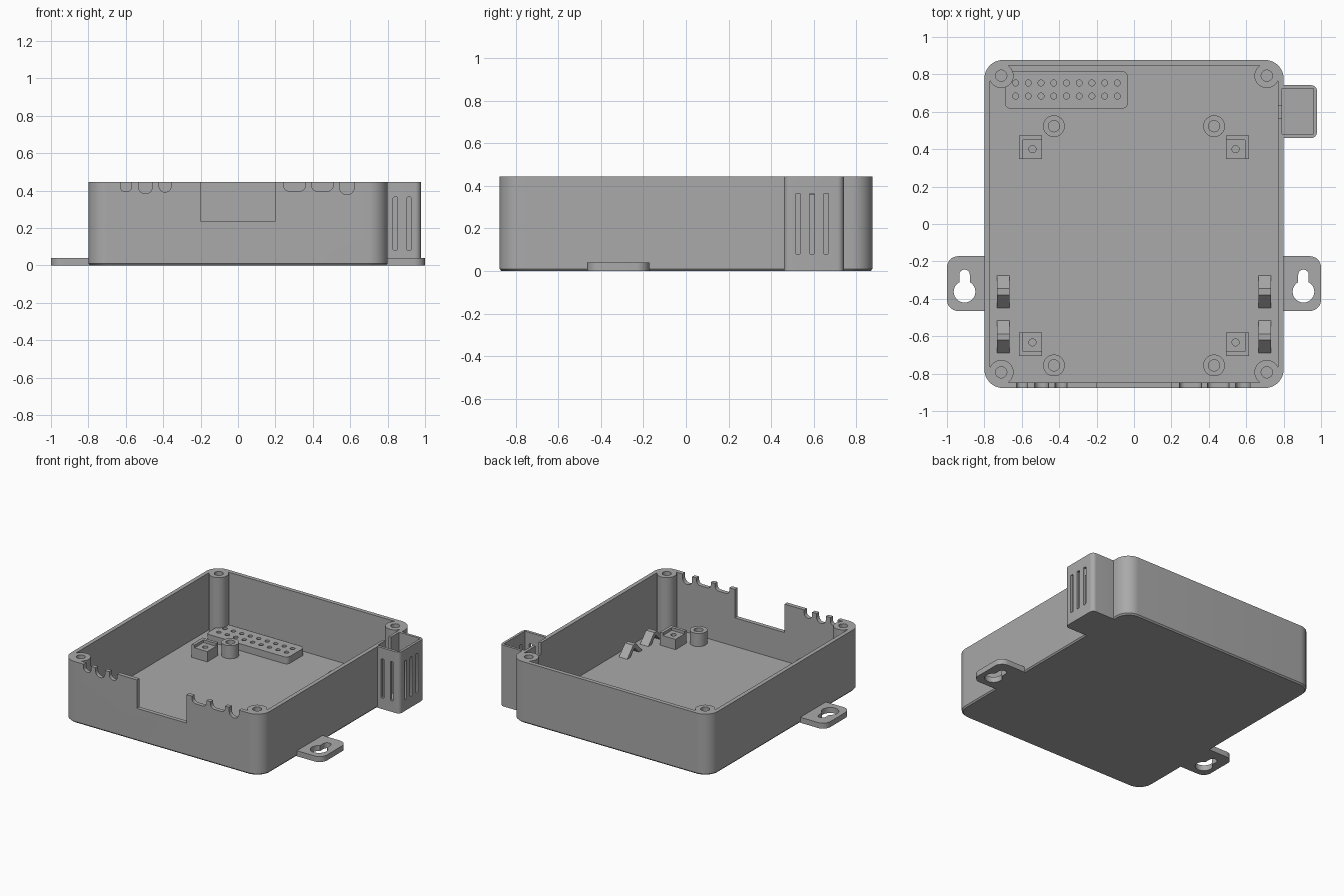
import bpy, bmesh
from math import pi, cos, sin, radians
from mathutils import Matrix

cube = bpy.data.objects.get("Cube")
if cube:
    bpy.data.objects.remove(cube, do_unlink=True)

grey = bpy.data.materials.new("matte grey plastic")
grey.use_nodes = True
COLOUR = (0.4, 0.4, 0.4, 1)
grey.diffuse_color = COLOUR
grey.node_tree.nodes["Principled BSDF"].inputs["Base Color"].default_value = COLOUR

TOP, FLOOR, WALL = 0.445, 0.03, 0.03
HX, HY = 0.8, 0.877
SIDES = (-1, 1)
ALONG_Y = Matrix.Rotation(pi / 2, 4, 'X')                 # outline in x,z
ALONG_X = Matrix(((0, 0, 1, 0), (1, 0, 0, 0), (0, 1, 0, 0), (0, 0, 0, 1)))  # outline in y,z


def arc(cx, cy, r, a0, a1, n):
    return [(cx + r * cos(radians(a0 + (a1 - a0) * i / n)),
             cy + r * sin(radians(a0 + (a1 - a0) * i / n))) for i in range(n + 1)]


def circle(cx, cy, r, n=32):
    return arc(cx, cy, r, 0, 360, n)[:-1]


def rect(x0, x1, y0, y1, r=0.0, n=8):
    if not r:
        return [(x0, y0), (x1, y0), (x1, y1), (x0, y1)]
    return (arc(x1 - r, y1 - r, r, 0, 90, n) + arc(x0 + r, y1 - r, r, 90, 180, n)
            + arc(x0 + r, y0 + r, r, 180, 270, n) + arc(x1 - r, y0 + r, r, 270, 360, n))


def prism(name, outline, z0, z1, matrix=None, chamfer=0.0):
    """Extrude an outline from z0 to z1, with an optional tapered foot."""
    bm = bmesh.new()
    rings = [(z0, 1.0), (z1, 1.0)]
    if chamfer:
        rings = [(z0, 1 - chamfer), (z0 + chamfer, 1.0), (z1, 1.0)]
    loops = [[bm.verts.new((x * s, y * s, z)) for x, y in outline] for z, s in rings]
    count = len(outline)
    for low, high in zip(loops, loops[1:]):
        for i in range(count):
            j = (i + 1) % count
            bm.faces.new((low[i], low[j], high[j], high[i]))
    bm.faces.new(loops[0][::-1])
    bm.faces.new(loops[-1])
    if matrix:
        bm.transform(matrix)
    bmesh.ops.recalc_face_normals(bm, faces=bm.faces)
    mesh = bpy.data.meshes.new(name)
    bm.to_mesh(mesh)
    bm.free()
    mesh.materials.append(grey)
    obj = bpy.data.objects.new(name, mesh)
    bpy.context.collection.objects.link(obj)
    return obj


def combine(target, tool, operation='DIFFERENCE'):
    mod = target.modifiers.new("combine", 'BOOLEAN')
    mod.operation, mod.solver, mod.object = operation, 'EXACT', tool
    bpy.context.view_layer.objects.active = target
    bpy.ops.object.modifier_apply(modifier=mod.name)
    bpy.data.objects.remove(tool, do_unlink=True)


def cut(target, outline, z0, z1, matrix=None):
    combine(target, prism("cutter", outline, z0, z1, matrix))


def add(target, outline, z0, z1):
    combine(target, prism("addition", outline, z0, z1), 'UNION')


# Outer case with side housing, then hollowed
case = prism("case", rect(-HX, HX, -HY, HY, 0.1, 12), 0, TOP, chamfer=0.01)
add(case, rect(0.7, 0.978, 0.46, 0.742, 0.03), 0, TOP)
cut(case, rect(-HX + WALL, HX - WALL, -HY + WALL, HY - WALL, 0.07), FLOOR, 1)

# Screw columns in the corners
for sx in SIDES:
    for sy in SIDES:
        add(case, circle(sx * 0.71, sy * 0.793, 0.066), FLOOR / 2, TOP)
        cut(case, circle(sx * 0.71, sy * 0.793, 0.03), 0.12, 1)

# Side housing pocket, cable notch and vent slots
cut(case, rect(0.79, 0.96, 0.48, 0.724), FLOOR, 1)
cut(case, rect(0.74, 0.85, 0.567, 0.63), 0.36, 1)
for y in (0.527, 0.593, 0.659):
    cut(case, rect(y - 0.012, y + 0.012, 0.08, 0.365, 0.006, 3), 0.94, 1.1, ALONG_X)
for x in (0.841, 0.915):
    cut(case, rect(x - 0.011, x + 0.011, 0.08, 0.365, 0.006, 3), -0.5, -0.44, ALONG_Y)

# Front opening and the small port notches: centre, half width, bottom, radius
ports = [(0, 0.2, 0.238, 0), (-0.599, 0.029, 0.395, 0.022), (-0.495, 0.037, 0.383, 0.036),
         (-0.39, 0.032, 0.392, 0.031), (0.302, 0.058, 0.397, 0.03),
         (0.451, 0.058, 0.397, 0.03), (0.582, 0.039, 0.378, 0.038)]
for x, half, bottom, r in ports:
    cut(case, rect(x - half, x + half, bottom, 0.6, r), HY - WALL - 0.004, 1, ALONG_Y)

parts = [case]

# Wall mounting ears with keyholes
for side, sx in (("right", -1), ("left", 1)):
    xs = sorted((sx * 0.8, sx * 1.0))
    ear = prism(side + "_mounting_ear", rect(*xs, -0.465, -0.172, 0.06), 0, 0.04)
    xs = sorted((sx * 0.785, sx * 0.9))
    add(ear, rect(*xs, -0.465, -0.172), 0, 0.04)
    cut(ear, circle(sx * 0.906, -0.362, 0.058), -1, 1)
    cut(ear, rect(sx * 0.906 - 0.028, sx * 0.906 + 0.028, -0.37, -0.244, 0.0275), -1, 1)
    parts.append(ear)

# Round and square board supports
for sx in SIDES:
    for y in (0.523, -0.756):
        post = prism("round_standoff", circle(sx * 0.428, y, 0.058), FLOOR - 0.005, 0.125)
        cut(post, circle(sx * 0.428, y, 0.03), FLOOR, 1)
        parts.append(post)
    for y, sy in ((0.4, 1), (-0.633, -1)):
        x = sx * 0.543
        xs = sorted((x - sx * 0.052, x + sx * 0.073))
        ys = sorted((y - sy * 0.052, y + sy * 0.073))
        post = prism("square_standoff", rect(*xs, *ys), FLOOR - 0.005, 0.125)
        # Corner lip that locates the board
        xs = sorted((x - sx * 0.1, x + sx * 0.05))
        ys = sorted((y - sy * 0.1, y + sy * 0.05))
        cut(post, rect(*xs, *ys), 0.105, 1)
        cut(post, circle(x, y, 0.019, 20), FLOOR, 1)
        parts.append(post)

# Cable tie loops
for sx in SIDES:
    for y in (-0.362, -0.604):
        profile = [(y + 0.087, FLOOR), (y + 0.017, 0.105), (y - 0.017, 0.105), (y - 0.087, FLOOR),
                   (y - 0.05, FLOOR), (y, 0.08), (y + 0.05, FLOOR)]
        x = sx * 0.699
        parts.append(prism("tie_loop", profile, x - 0.033, x + 0.033, ALONG_X))

# Perforated pin plate
plate = prism("pin_plate", rect(-0.69, -0.033, 0.617, 0.817, 0.03), FLOOR - 0.005, 0.08)
for row in range(2):
    for col in range(9):
        cut(plate, circle(-0.633 + 0.068 * col, 0.684 + 0.07 * row, 0.016, 16), FLOOR, 1)
parts.append(plate)

# Crisp edges, smooth curves
bpy.ops.object.select_all(action='DESELECT')
for part in parts:
    part.select_set(True)
bpy.context.view_layer.objects.active = case
bpy.ops.object.shade_smooth_by_angle(angle=radians(30))
